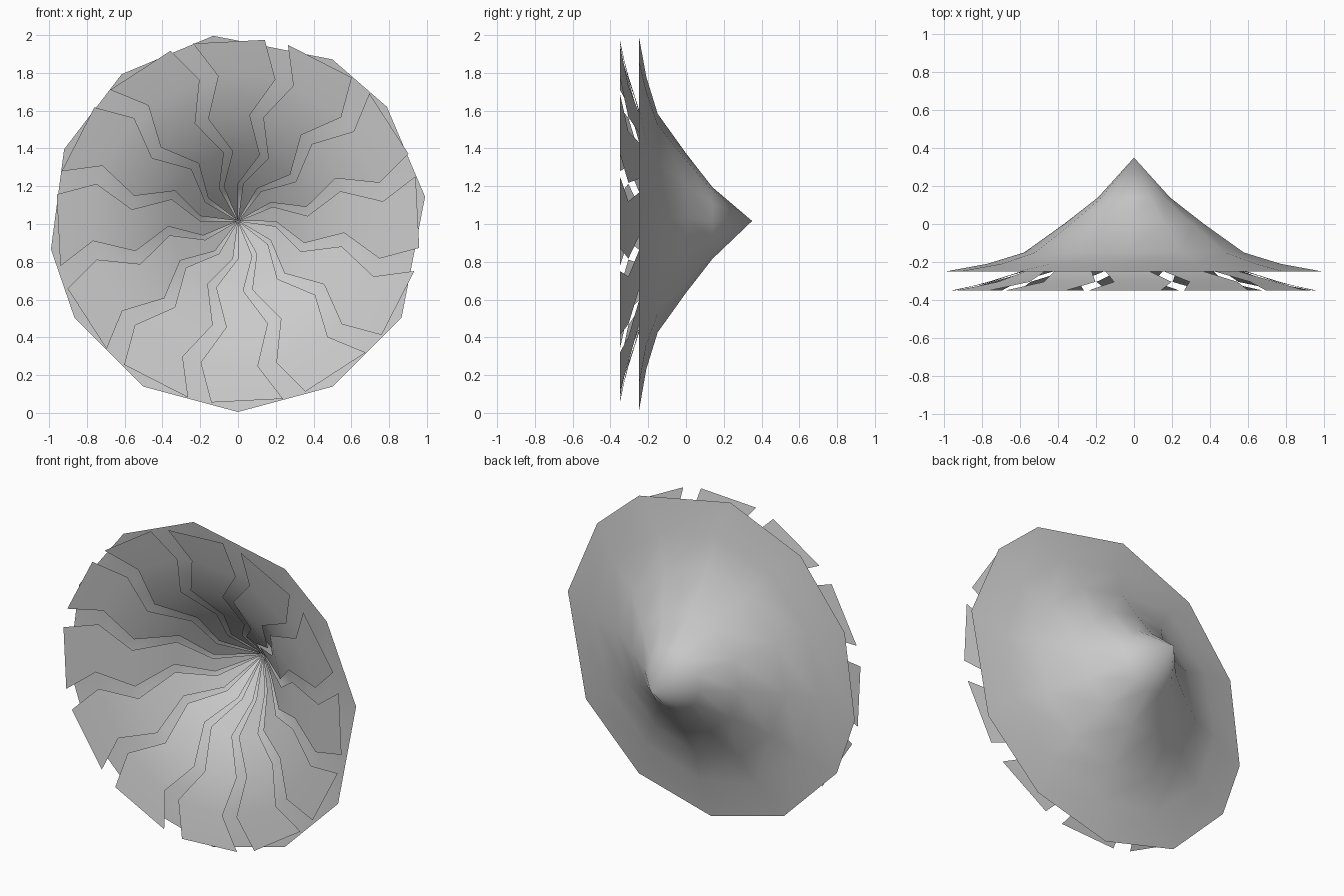
import bpy
from math import sin, cos, radians

if "Cube" in bpy.data.objects:
    bpy.data.objects.remove(bpy.data.objects["Cube"])

Z = 1.01
N = 12


def point(r, y, deg, z=Z):
    a = radians(deg)
    return (r * cos(a), y, z + r * sin(a))


def build(name, verts, faces):
    me = bpy.data.meshes.new(name)
    me.from_pydata(verts, [], faces)
    me.update()
    ob = bpy.data.objects.new(name, me)
    bpy.context.collection.objects.link(ob)
    me.shade_smooth()
    return ob


# Backing horn: open flared cone with a slightly uneven twelve-sided rim
rings = [(0.19, 0.14), (0.37, 0.0), (0.58, -0.15), (0.775, -0.21), (1.0, -0.25)]
shift = [0, 0, 0, 8, 8, 0, 7.5, 8, 7, 8, 0, 0]
verts = [(0, 0.35, 1.016)]
for k, (r, y) in enumerate(rings):
    for i in range(N):
        d = shift[i] if k == 4 else 4
        verts.append(point(r, y, -90 + 30 * i + d, 1.005))
faces = [(0, 1 + i, 1 + (i + 1) % N) for i in range(N)]
for k in range(4):
    for i in range(N):
        a, b = 1 + k * N, 1 + (k + 1) * N
        j = (i + 1) % N
        faces.append((a + i, b + i, b + j, a + j))
build("flared_backing", verts, faces)

# Zigzag strips: radius, depth, and sideways swing of the strip centre
path = [(0.2, 0.04, 11), (0.37, -0.1, -7), (0.565, -0.24, 5),
        (0.775, -0.305, -3.5), (0.97, -0.35, 2.9)]
for i in range(N):
    verts = [(0, 0.25, 1.016)]
    for r, y, swing in path:
        for side in (-11.3, 11.3):
            verts.append(point(r, y, 90 + 30 * i + swing + side, 1.015))
    faces = [(0, 1, 2)]
    faces += [(2 * k + 1, 2 * k + 3, 2 * k + 4, 2 * k + 2) for k in range(4)]
    build(f"zigzag_strip_{i + 1}", verts, faces)
